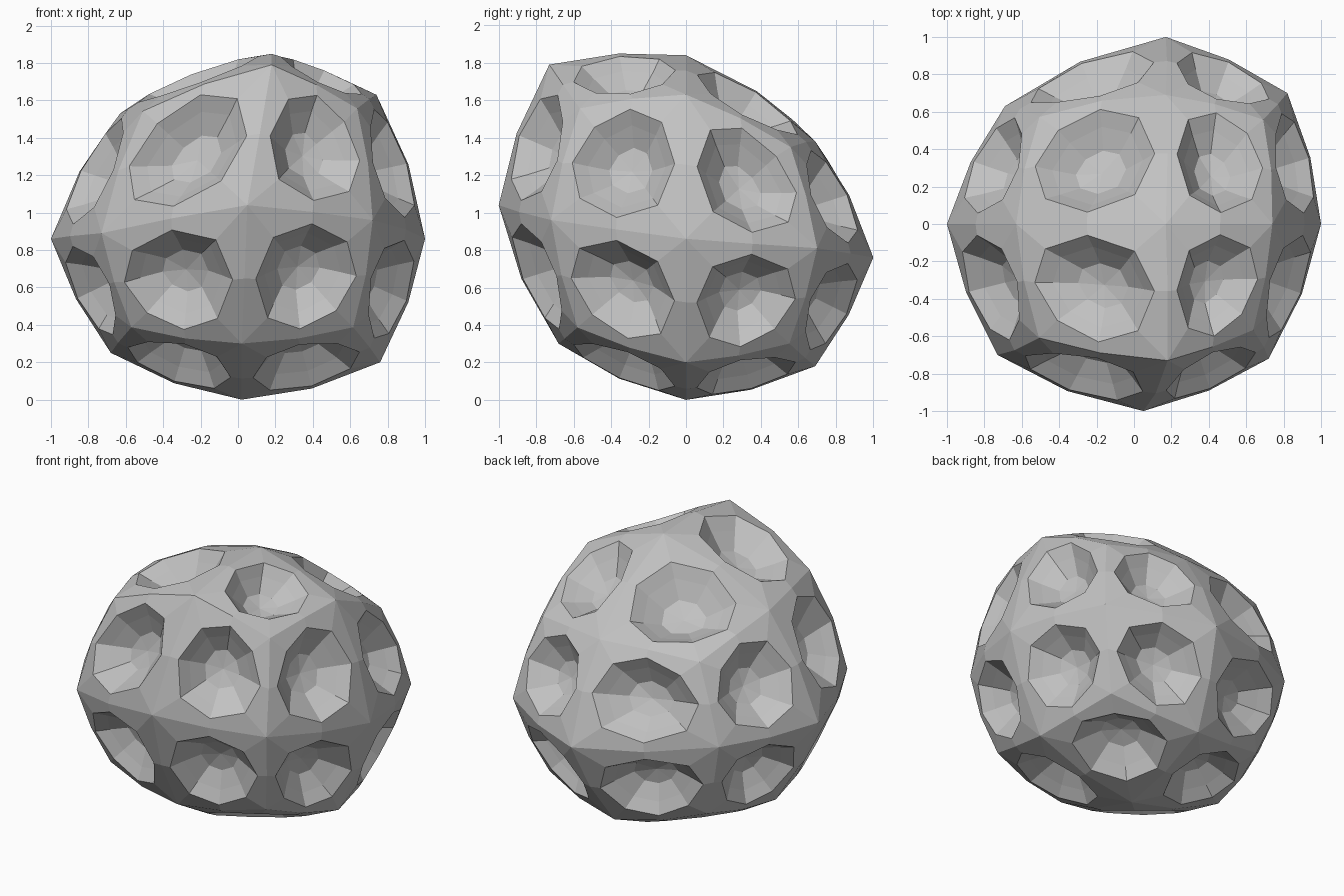
import bpy, bmesh, math
from mathutils import Vector

if "Cube" in bpy.data.objects:
    bpy.data.objects.remove(bpy.data.objects["Cube"])

CENTRE = Vector((0.02, 0.0, 0.9))

# Lumpy body: side centres and edge middles, from left through middle to right
LEFT = [(-.73, -.70, .89), (-.68, 0, .25), (-1, 0, .86), (-.63, 0, 1.53), (-.69, .63, .85)]
MIDDLE = [(.02, -.68, .30), (.05, -1, 1.04), (.18, -.73, 1.79), (.02, 0, 0),
          (.17, 0, 1.84), (.06, .69, .18), (.17, 1, .76), (.17, .69, 1.38)]
RIGHT = [(.72, -.72, .96), (.76, 0, .20), (1, 0, .86), (.74, 0, 1.63), (.82, .70, .81)]

# Crater profile: (scale of the rim, depth below the rim)
PROFILE = [(.76, .06), (.42, .135)]
FLOOR_DEPTH = .155
RIM = .41
BULGE = .5      # 0 is flat between control points, 1 is fully round


def control_points():
    """Place the points on a 3x3x3 cube lattice and derive the eight corners."""
    keys = [(x, y, z) for x in (-1, 0, 1) for y in (-1, 0, 1) for z in (-1, 0, 1)]
    given = [k for k in keys if 0 < k.count(0) < 3]
    points = {k: Vector(p) for k, p in zip(given, LEFT + MIDDLE + RIGHT)}
    for x, y, z in keys:
        if x and y and z:
            near = [points[k] - CENTRE for k in ((x, y, 0), (x, 0, z), (0, y, z))]
            radius = sum(n.length for n in near) / 3
            points[x, y, z] = CENTRE + sum(near, Vector()).normalized() * radius
    return points


def patch_point(corners, u, v):
    """Mix a flat and a round blend of four corners, so the patch bulges a little."""
    weights = ((1 - u) * (1 - v), u * (1 - v), u * v, (1 - u) * v)
    flat, d, r = Vector(), Vector(), 0
    for w, c in zip(weights, corners):
        offset = c - CENTRE
        flat += w * offset
        d += w * offset.normalized()
        r += w * offset.length
    return CENTRE + flat.lerp(d.normalized() * r, BULGE)


def bridge(bm, outer, inner):
    for i in range(8):
        j = (i + 1) % 8
        bm.faces.new((outer[i], outer[j], inner[j], inner[i]))


def add_crater_patch(bm, corners):
    # Square border and octagonal rim, both lying on the body surface
    outer, rim = [], []
    for i in range(8):
        c, s = math.cos(math.tau * i / 8), math.sin(math.tau * i / 8)
        stretch = .5 / max(abs(c), abs(s))
        outer.append(bm.verts.new(patch_point(corners, .5 + stretch * c, .5 + stretch * s)))
        rim.append(patch_point(corners, .5 + RIM * c, .5 + RIM * s))
    mid = sum(rim, Vector()) / 8
    normal = sum(((rim[i] - mid).cross(rim[(i + 1) % 8] - mid) for i in range(8)),
                 Vector()).normalized()
    if normal.dot(mid - CENTRE) < 0:
        normal.negate()
    ring = [bm.verts.new(p) for p in rim]
    bridge(bm, outer, ring)
    # Lip, wall and floor
    for scale, depth in PROFILE:
        inner = [bm.verts.new(mid + (p - mid) * scale - normal * depth) for p in rim]
        bridge(bm, ring, inner)
        ring = inner
    tip = bm.verts.new(mid - normal * FLOOR_DEPTH)
    for i in range(8):
        bm.faces.new((ring[i], ring[(i + 1) % 8], tip))


bm = bmesh.new()
control = control_points()
# Four cratered patches on each of the six sides
for axis in range(3):
    a, b = (axis + 1) % 3, (axis + 2) % 3
    for side in (-1, 1):
        for i in (-1, 0):
            for j in (-1, 0):
                corners = []
                for du, dv in ((0, 0), (1, 0), (1, 1), (0, 1)):
                    key = [0, 0, 0]
                    key[axis], key[a], key[b] = side, i + du, j + dv
                    corners.append(control[tuple(key)])
                add_crater_patch(bm, corners)
bmesh.ops.remove_doubles(bm, verts=bm.verts[:], dist=.0005)
bmesh.ops.recalc_face_normals(bm, faces=bm.faces[:])

mesh = bpy.data.meshes.new("cratered_rock")
bm.to_mesh(mesh)
bm.free()
rock = bpy.data.objects.new("cratered_rock", mesh)
bpy.context.collection.objects.link(rock)

stone = bpy.data.materials.new("stone grey")
stone.diffuse_color = (.54, .54, .54, 1)
stone.use_nodes = True
stone.node_tree.nodes["Principled BSDF"].inputs["Base Color"].default_value = stone.diffuse_color
mesh.materials.append(stone)
